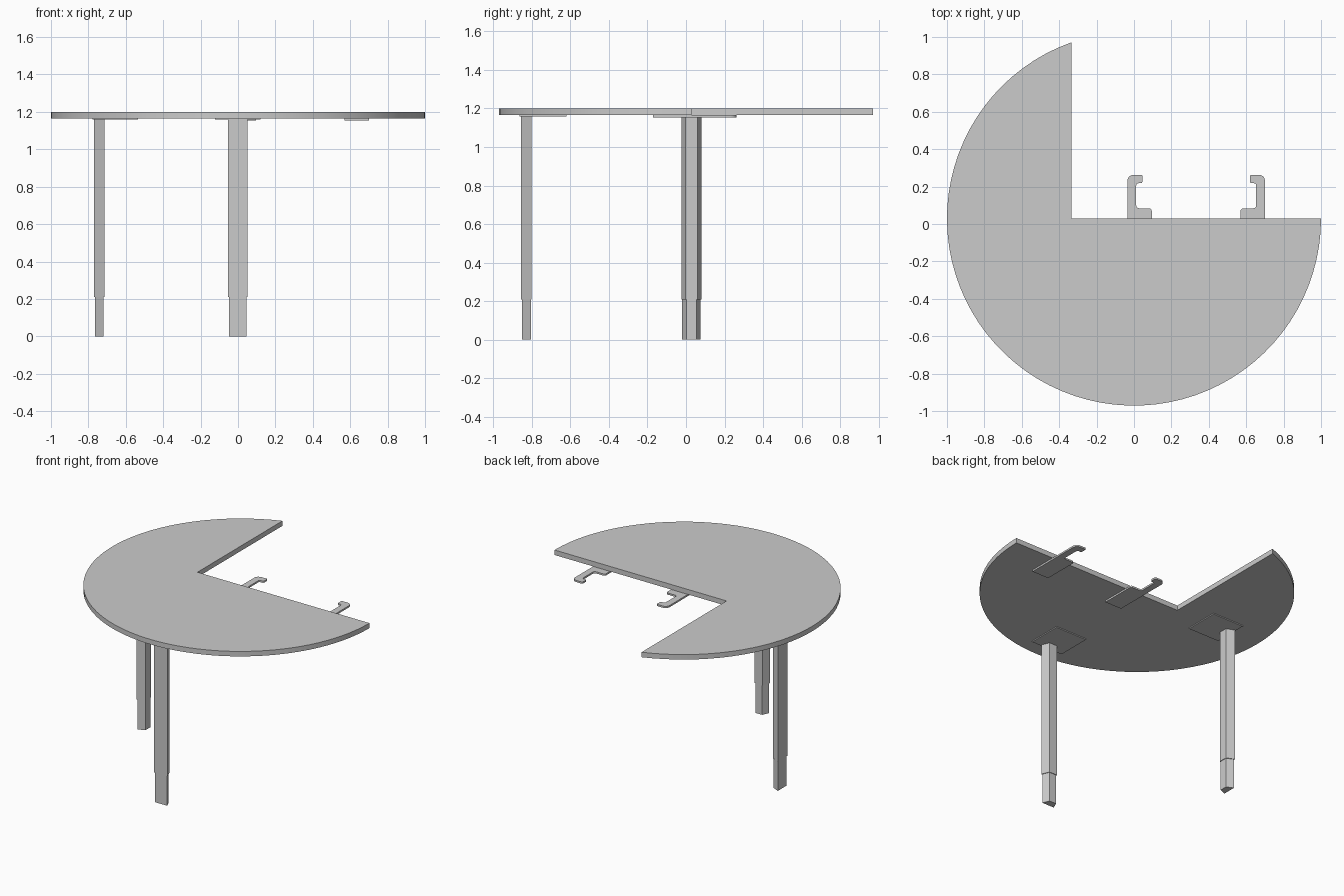
import bpy, bmesh, math

if "Cube" in bpy.data.objects:
    bpy.data.objects.remove(bpy.data.objects["Cube"])

CY = 0.029          # centre of the round top in y
TOP, UNDER = 1.20, 1.165


def prism(name, pts, z0, z1, smooth=False):
    """Extrude a 2D outline between two heights."""
    bm = bmesh.new()
    face = bm.faces.new([bm.verts.new((x, y, z0)) for x, y in pts])
    ext = bmesh.ops.extrude_face_region(bm, geom=[face])
    verts = [v for v in ext["geom"] if isinstance(v, bmesh.types.BMVert)]
    bmesh.ops.translate(bm, verts=verts, vec=(0, 0, z1 - z0))
    bmesh.ops.recalc_face_normals(bm, faces=bm.faces)
    mesh = bpy.data.meshes.new(name)
    bm.to_mesh(mesh)
    bm.free()
    ob = bpy.data.objects.new(name, mesh)
    bpy.context.collection.objects.link(ob)
    if smooth:
        bpy.ops.object.select_all(action="DESELECT")
        ob.select_set(True)
        bpy.context.view_layer.objects.active = ob
        bpy.ops.object.shade_smooth_by_angle(angle=math.radians(30))
    return ob


def rounded(corners, steps=5):
    """Round each (x, y, radius) corner of an outline."""
    out = []
    n = len(corners)
    for i, (x, y, r) in enumerate(corners):
        if r == 0:
            out.append((x, y))
            continue
        ends = []
        for j in (i - 1, (i + 1) % n):
            dx, dy = corners[j][0] - x, corners[j][1] - y
            d = math.hypot(dx, dy)
            ends.append((dx / d * r, dy / d * r))
        (ax, ay), (bx, by) = ends
        for k in range(steps + 1):
            t = k / steps * math.pi / 2
            u, v = 1 - math.sin(t), 1 - math.cos(t)
            out.append((x + ax * u + bx * v, y + ay * u + by * v))
    return out


# Round top with a rectangular notch in the back right
NX = -0.335
a0, a1 = math.acos(NX), 2 * math.pi
outline = [(NX, CY)]
outline += [(math.cos(a0 + (a1 - a0) * i / 60), CY + math.sin(a0 + (a1 - a0) * i / 60)) for i in range(61)]
prism("table_top", outline, UNDER, TOP, smooth=True)


# Telescopic legs: trapezoid section, wide side facing outwards, square plate above
def leg(name, cx, cy, turn):
    def place(pts):
        c, s = math.cos(turn), math.sin(turn)
        return [(cx + x * c - y * s, cy + x * s + y * c) for x, y in pts]

    def section(wide, narrow, depth):
        return place([(-wide / 2, -depth / 2), (wide / 2, -depth / 2),
                      (narrow / 2, depth / 2), (-narrow / 2, depth / 2)])

    prism(name + "_upper", section(0.105, 0.061, 0.055), 0.21, UNDER)
    prism(name + "_lower", section(0.095, 0.053, 0.047), 0.0, 0.23)
    prism(name + "_mount_plate", place([(-0.122, -0.035), (0.122, -0.035), (0.122, 0.207), (-0.122, 0.207)]),
          1.158, UNDER)


leg("front_leg", -0.001, -0.828, 0)
leg("left_leg", -0.742, 0.028, -math.pi / 2)

# Pair of mirrored hook brackets for joining a neighbouring desk
hook = rounded([(-0.035, -0.17, 0), (0.095, -0.17, 0), (0.095, 0.084, 0.015), (0.012, 0.084, 0.015),
                (0.012, 0.218, 0.012), (0.045, 0.218, 0.010), (0.045, 0.263, 0.008), (-0.035, 0.263, 0.032)])
prism("left_hook_bracket", hook, 1.153, UNDER, smooth=True)
prism("right_hook_bracket", [(0.665 - x, y) for x, y in hook], 1.153, UNDER, smooth=True)
